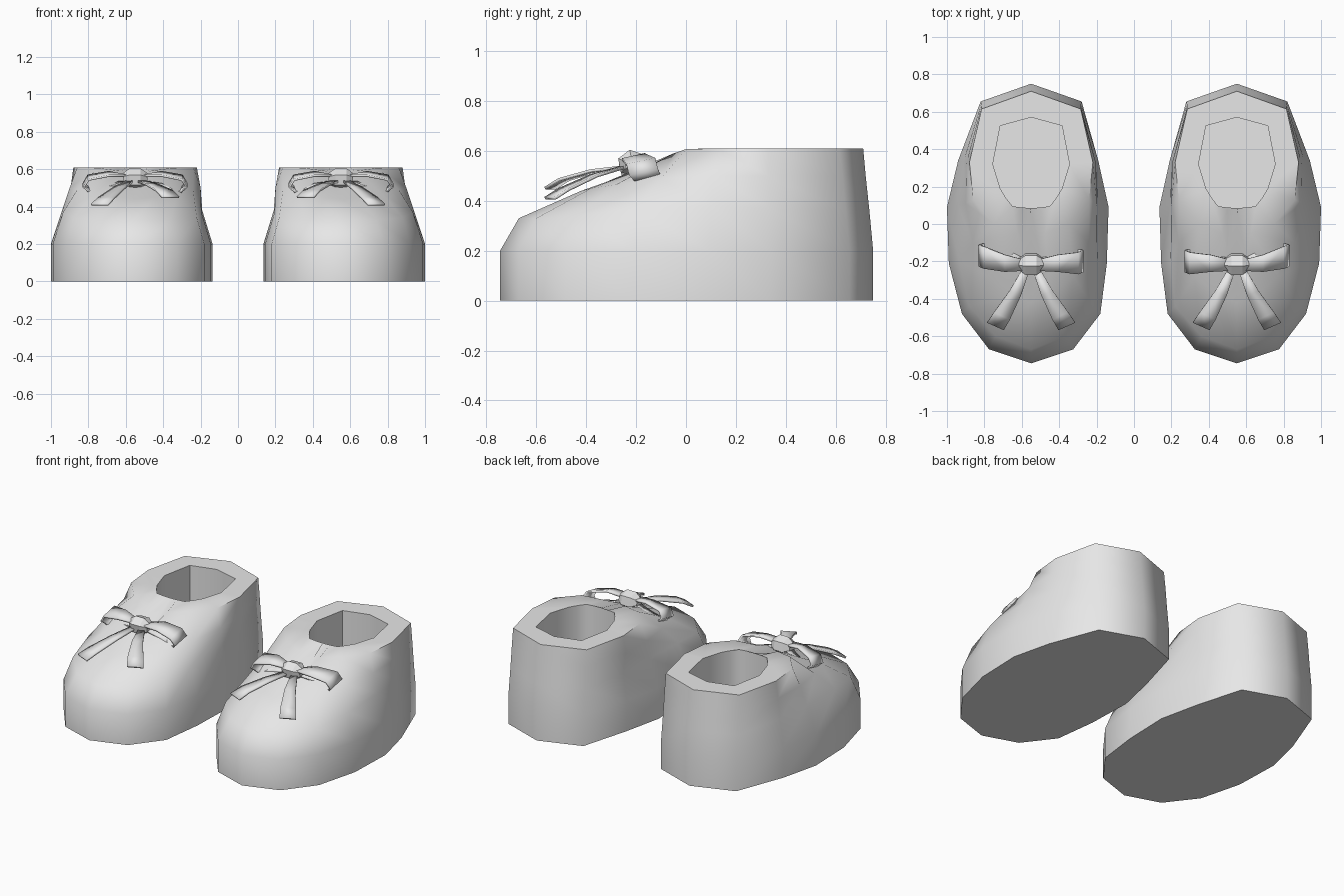
import bpy, bmesh, math
from mathutils import Vector

if "Cube" in bpy.data.objects:
    bpy.data.objects.remove(bpy.data.objects["Cube"])

grey = bpy.data.materials.new("plain_grey")
grey.diffuse_color = (0.8, 0.8, 0.8, 1)
grey.use_nodes = True
grey.node_tree.nodes["Principled BSDF"].inputs["Base Color"].default_value = grey.diffuse_color

CX = 0.55  # sideways offset of each shoe

# Half outlines, heel to toe: (half width, y, z)
SOLE = [(0, .75), (.27, .655), (.39, .34), (.45, .09),
        (.44, -.21), (.37, -.48), (.225, -.67), (0, -.745)]
SHOULDER = [(0, .735, .36), (.267, .64, .36), (.362, .335, .37), (.39, .1, .38),
            (.385, -.2, .37), (.33, -.44, .34), (.19, -.6, .33), (0, -.67, .33)]
INSTEP = [(0, .72, .5), (.266, .627, .5), (.345, .33, .5), (.35, .11, .5),
          (.31, -.1, .49), (.225, -.28, .465), (.1, -.38, .45), (0, -.42, .44)]
RIM = [(0, .71, .61), (.265, .615, .61), (.33, .33, .61), (.31, .13, .61),
       (.2, 0, .607), (.075, -.05, .59), (.05, -.18, .525), (0, .08, .6)]
OPENING = [(0, .57), (.165, .525), (.205, .32), (.165, .19),
           (.135, .14), (.1, .095), (.05, .088), (0, .085)]


def at_height(outline, z):
    return [(x, y, z) for x, y in outline]


def finish(bm, name, angle, flat_tag=()):
    bmesh.ops.recalc_face_normals(bm, faces=bm.faces)
    for f in bm.faces:
        f.smooth = f not in flat_tag
    me = bpy.data.meshes.new(name)
    bm.to_mesh(me)
    bm.free()
    me.set_sharp_from_angle(angle=math.radians(angle))
    me.materials.append(grey)
    ob = bpy.data.objects.new(name, me)
    bpy.context.collection.objects.link(ob)
    return ob


def shoe_body(s, name):
    """Loft rings from the sole up to the rim, then down into the opening."""
    bm = bmesh.new()
    rings = []
    for half in (at_height(SOLE, 0), at_height(SOLE, .2), SHOULDER, INSTEP, RIM,
                 at_height(OPENING, .61), at_height(OPENING, .12)):
        # the side facing the other shoe is slightly slimmer
        inner = [(-x * (.92 if z < .4 and -.4 < y < .4 and x > .3 else 1), y, z)
                 for x, y, z in half[-2:0:-1]]
        rings.append([bm.verts.new((s * (CX + x), y, z)) for x, y, z in half + inner])
    n = len(rings[0])
    flat = set()
    for k, (a, b) in enumerate(zip(rings, rings[1:])):
        for i in range(n):
            j = (i + 1) % n
            f = bm.faces.new((a[i], a[j], b[j], b[i]))
            if k == 4:  # flat collar and tongue facets
                flat.add(f)
    flat.add(bm.faces.new(rings[0]))
    flat.add(bm.faces.new(rings[-1]))
    return finish(bm, name, 60, flat)


def ribbon(s, name, path, closed=False):
    """Strip through (centre, half width vector) pairs, with thickness."""
    bm = bmesh.new()
    rows = []
    for c, w in path:
        c, w = Vector(c), Vector(w)
        rows.append([bm.verts.new((s * (CX + p.x), p.y, p.z)) for p in (c - w, c + w)])
    for a, b in zip(rows, rows[1:]):
        bm.faces.new((a[0], a[1], b[1], b[0]))
    ob = finish(bm, name, 30)
    mod = ob.modifiers.new("thickness", "SOLIDIFY")
    mod.thickness = .012
    mod.offset = 0
    return ob


def knot(s, name):
    """Tapered six-sided knot with a bulging middle, tilted with the instep."""
    bm = bmesh.new()
    rings = []
    for dx, r in ((-.065, .03), (-.03, .055), (.03, .055), (.065, .03)):
        ring = []
        for i in range(6):
            t = math.radians(60 * i - 20)
            ring.append(bm.verts.new((s * (CX + dx), -.215 + 1.1 * r * math.cos(t),
                                      .55 + r * math.sin(t))))
        rings.append(ring)
    for a, b in zip(rings, rings[1:]):
        for i in range(6):
            j = (i + 1) % 6
            bm.faces.new((a[i], a[j], b[j], b[i]))
    bm.faces.new(rings[0])
    bm.faces.new(rings[-1])
    return finish(bm, name, 20)


for s, label in ((1, "right"), (-1, "left")):
    shoe_body(s, label + "_shoe_body")
    knot(s, label + "_bow_knot")
    for d, side in ((1, "outer"), (-1, "inner")):
        back = .03 if d > 0 else 0  # outer loop leans further back
        # bow loop: over the top, round the tip and back underneath
        ribbon(s, f"{label}_{side}_bow_loop", [
            ((d * .04, -.22, .565), (0, .03, 0)),
            ((d * .14, -.21, .575), (0, .045, .01)),
            ((d * .25, -.21 + back, .555), (0, .058, .012)),
            ((d * .275, -.20 + back, .515), (0, .058, .012)),
            ((d * .24, -.18 + back, .485), (0, .05, .01)),
            ((d * .14, -.19 + back, .515), (0, .035, .01)),
            ((d * .04, -.21, .535), (0, .025, 0))])
        # loose tail running forward over the toe
        lift = 0 if d > 0 else .04
        ribbon(s, f"{label}_{side}_bow_tail", [
            ((d * .03, -.25, .535), (.018, d * .008, 0)),
            ((d * .085, -.37, .50 + lift * .5), (.03, d * .014, 0)),
            ((d * .155, -.49, .445 + lift), (.042, d * .02, 0)),
            ((d * .19, -.545, .41 + lift), (.045, d * .02, 0))])
